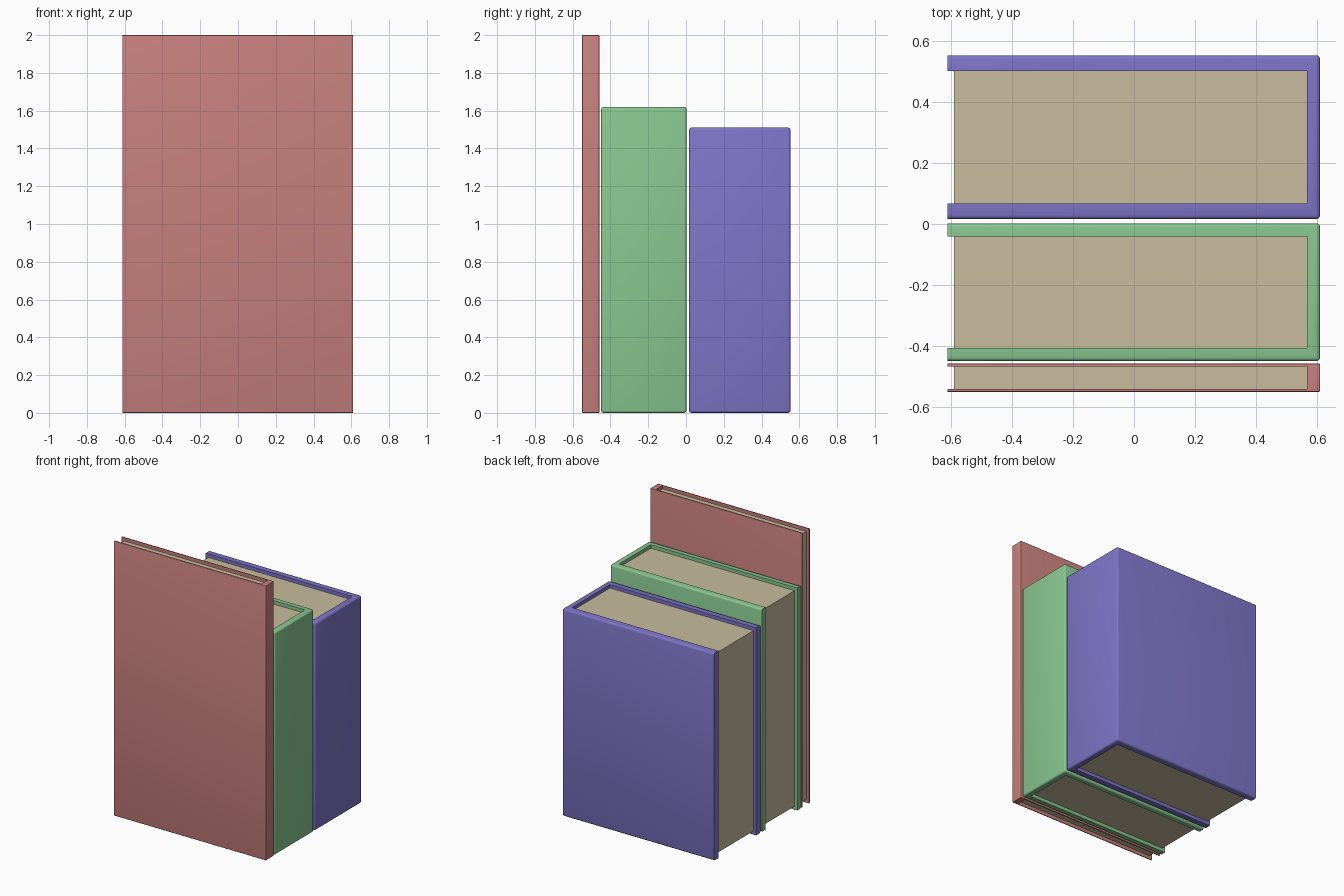
import bpy, bmesh, math

if "Cube" in bpy.data.objects:
    bpy.data.objects.remove(bpy.data.objects["Cube"])

X0, X1 = -0.612, 0.61      # open edge and spine of every cover
PAGE_X0, PAGE_X1 = -0.59, 0.567
INSET = 0.025              # pages sit this far inside the cover


def material(name, rgb):
    m = bpy.data.materials.new(name)
    m.diffuse_color = (*rgb, 1)
    m.use_nodes = True
    m.node_tree.nodes["Principled BSDF"].inputs["Base Color"].default_value = m.diffuse_color
    return m


def make_object(name, bm, mat):
    bmesh.ops.recalc_face_normals(bm, faces=bm.faces)
    me = bpy.data.meshes.new(name)
    bm.to_mesh(me)
    bm.free()
    ob = bpy.data.objects.new(name, me)
    bpy.context.collection.objects.link(ob)
    me.materials.append(mat)
    return ob


def prism(profile, z0, z1):
    bm = bmesh.new()
    face = bm.faces.new([bm.verts.new((x, y, z0)) for x, y in profile])
    ext = bmesh.ops.extrude_face_region(bm, geom=[face])
    verts = [v for v in ext["geom"] if isinstance(v, bmesh.types.BMVert)]
    bmesh.ops.translate(bm, vec=(0, 0, z1 - z0), verts=verts)
    return bm


def book(name, y0, y1, height, board, bevel, mat):
    # U-shaped cover: two boards and a spine
    a, b = y0 + board, y1 - board
    bm = prism([(X0, y0), (X1, y0), (X1, y1), (X0, y1),
                (X0, b), (PAGE_X1, b), (PAGE_X1, a), (X0, a)], 0, height)

    # round only the outer edges, leaving the open ends square
    def outer(v):
        return v.co.x > X1 - 1e-4 or min(abs(v.co.y - y0), abs(v.co.y - y1)) < 1e-4

    edges = [e for e in bm.edges
             if all(outer(v) for v in e.verts)
             and not all(v.co.x < X0 + 1e-4 for v in e.verts)]
    bmesh.ops.bevel(bm, geom=edges, offset=bevel, segments=3,
                    profile=0.5, affect='EDGES')
    cover = make_object(name + "_cover", bm, mat)
    bpy.ops.object.select_all(action='DESELECT')
    cover.select_set(True)
    bpy.context.view_layer.objects.active = cover
    bpy.ops.object.shade_smooth_by_angle(angle=math.radians(35))

    # page block
    make_object(name + "_pages",
                prism([(PAGE_X0, a), (PAGE_X1, a), (PAGE_X1, b), (PAGE_X0, b)],
                      INSET, height - INSET), paper)


paper = material("paper", (0.58, 0.50, 0.34))
red = material("red_cloth", (0.58, 0.22, 0.21))
green = material("green_cloth", (0.25, 0.58, 0.28))
blue = material("blue_cloth", (0.21, 0.18, 0.58))

book("thin_book", -0.55, -0.458, 2.0, 0.009, 0.004, red)
book("middle_book", -0.449, 0.002, 1.62, 0.043, 0.012, green)
book("thick_book", 0.016, 0.553, 1.51, 0.051, 0.013, blue)
